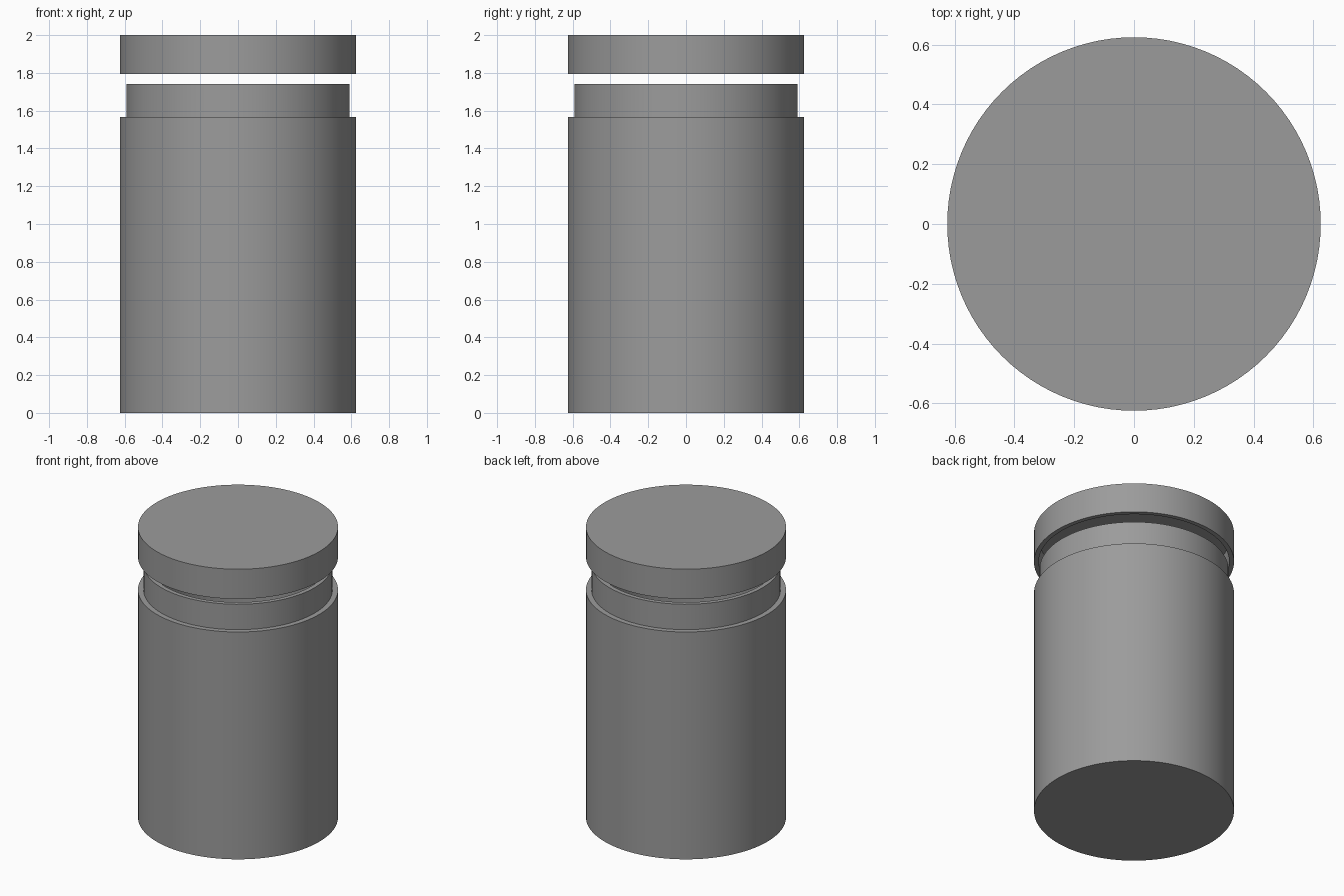
import bpy, bmesh, math

if "Cube" in bpy.data.objects:
    bpy.data.objects.remove(bpy.data.objects["Cube"])

SEGMENTS = 96

metal = bpy.data.materials.new("mid_grey")
metal.diffuse_color = (0.33, 0.33, 0.33, 1)
metal.use_nodes = True
metal.node_tree.nodes["Principled BSDF"].inputs["Base Color"].default_value = metal.diffuse_color


def lathe(name, profile):
    """Spin an (r, z) profile, starting and ending on the axis, around z."""
    bm = bmesh.new()
    verts = [bm.verts.new((r, 0, z)) for r, z in profile]
    edges = [bm.edges.new(pair) for pair in zip(verts, verts[1:])]
    bmesh.ops.spin(bm, geom=verts + edges, cent=(0, 0, 0), axis=(0, 0, 1),
                   angle=math.tau, steps=SEGMENTS, use_duplicate=False)
    bmesh.ops.remove_doubles(bm, verts=bm.verts, dist=1e-4)
    bmesh.ops.recalc_face_normals(bm, faces=bm.faces)
    mesh = bpy.data.meshes.new(name)
    bm.to_mesh(mesh)
    bm.free()
    mesh.materials.append(metal)
    obj = bpy.data.objects.new(name, mesh)
    bpy.context.collection.objects.link(obj)
    bpy.context.view_layer.objects.active = obj
    obj.select_set(True)
    bpy.ops.object.shade_smooth_by_angle(angle=math.radians(30))
    obj.select_set(False)
    return obj


# Hollow jar with a stepped neck
lathe("jar_body", [(0, 0), (0.625, 0), (0.625, 1.567), (0.59, 1.567),
                   (0.59, 1.742), (0.56, 1.742), (0.56, 0.06), (0, 0.06)])

# Hollow cap hovering over the neck
lathe("lid", [(0, 2.0), (0.625, 2.0), (0.625, 1.795), (0.595, 1.795),
              (0.595, 1.96), (0, 1.96)])
